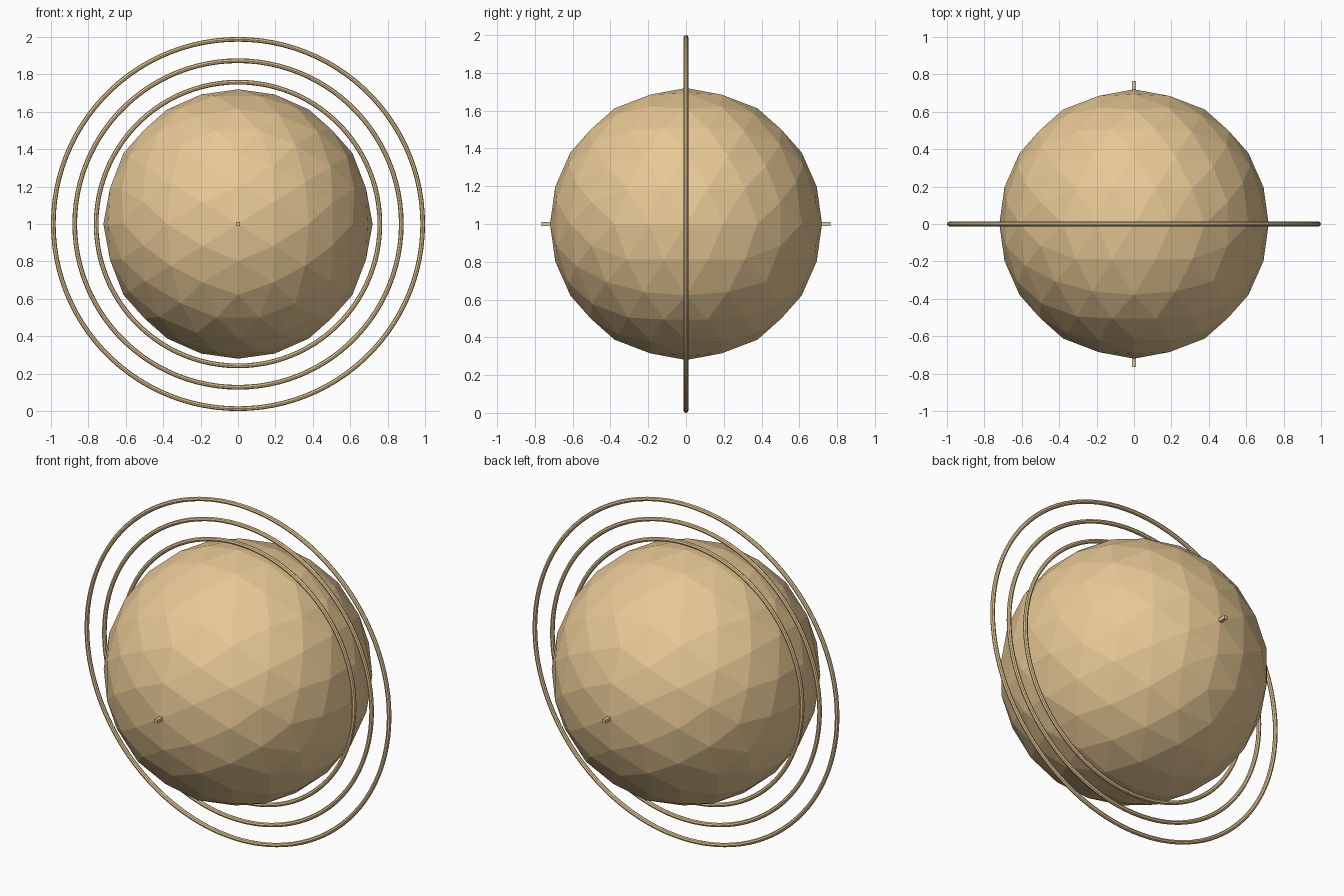
import bpy, bmesh, math
from mathutils import Vector

if "Cube" in bpy.data.objects:
    bpy.data.objects.remove(bpy.data.objects["Cube"])

CENTRE = Vector((0, 0, 1))
mat = bpy.data.materials.new("sand")
mat.diffuse_color = (0.80, 0.58, 0.30, 1)
mat.use_nodes = True
mat.node_tree.nodes["Principled BSDF"].inputs["Base Color"].default_value = mat.diffuse_color


def finish(bm, name):
    bmesh.ops.recalc_face_normals(bm, faces=bm.faces)
    mesh = bpy.data.meshes.new(name)
    bm.to_mesh(mesh)
    bm.free()
    obj = bpy.data.objects.new(name, mesh)
    obj.location = CENTRE
    mesh.materials.append(mat)
    bpy.context.collection.objects.link(obj)
    return obj


# Faceted globe: axis-aligned icosahedron, split twice and pushed to the radius
R = 0.72
t = (1 + math.sqrt(5)) / 2
bm = bmesh.new()
for a in (-1, 1):
    for b in (-t, t):
        for co in ((a, 0, b), (0, b, a), (b, a, 0)):
            bm.verts.new(Vector(co).normalized() * R)
bmesh.ops.convex_hull(bm, input=bm.verts)
for _ in range(2):
    bmesh.ops.subdivide_edges(bm, edges=bm.edges[:], cuts=1, use_grid_fill=True)
    for v in bm.verts:
        v.co = v.co.normalized() * R
finish(bm, "globe")


# Three concentric upright rings in the xz plane
def ring(name, major, minor=0.0125, segs=100, sides=8):
    bm = bmesh.new()
    loops = []
    for i in range(segs):
        a = math.tau * i / segs
        loop = []
        for j in range(sides):
            b = math.tau * j / sides
            r = major + minor * math.cos(b)
            loop.append(bm.verts.new((r * math.cos(a), minor * math.sin(b), r * math.sin(a))))
        loops.append(loop)
    for i in range(segs):
        p, q = loops[i], loops[(i + 1) % segs]
        for j in range(sides):
            k = (j + 1) % sides
            bm.faces.new((p[j], q[j], q[k], p[k]))
    finish(bm, name)


for name, radius in (("inner_ring", 0.7585), ("middle_ring", 0.873), ("outer_ring", 0.9875)):
    ring(name, radius)

# Thin square axle poking out front and back
bm = bmesh.new()
bmesh.ops.create_cube(bm, size=1)
bmesh.ops.scale(bm, vec=(0.02, 1.53, 0.02), verts=bm.verts)
finish(bm, "axle")
